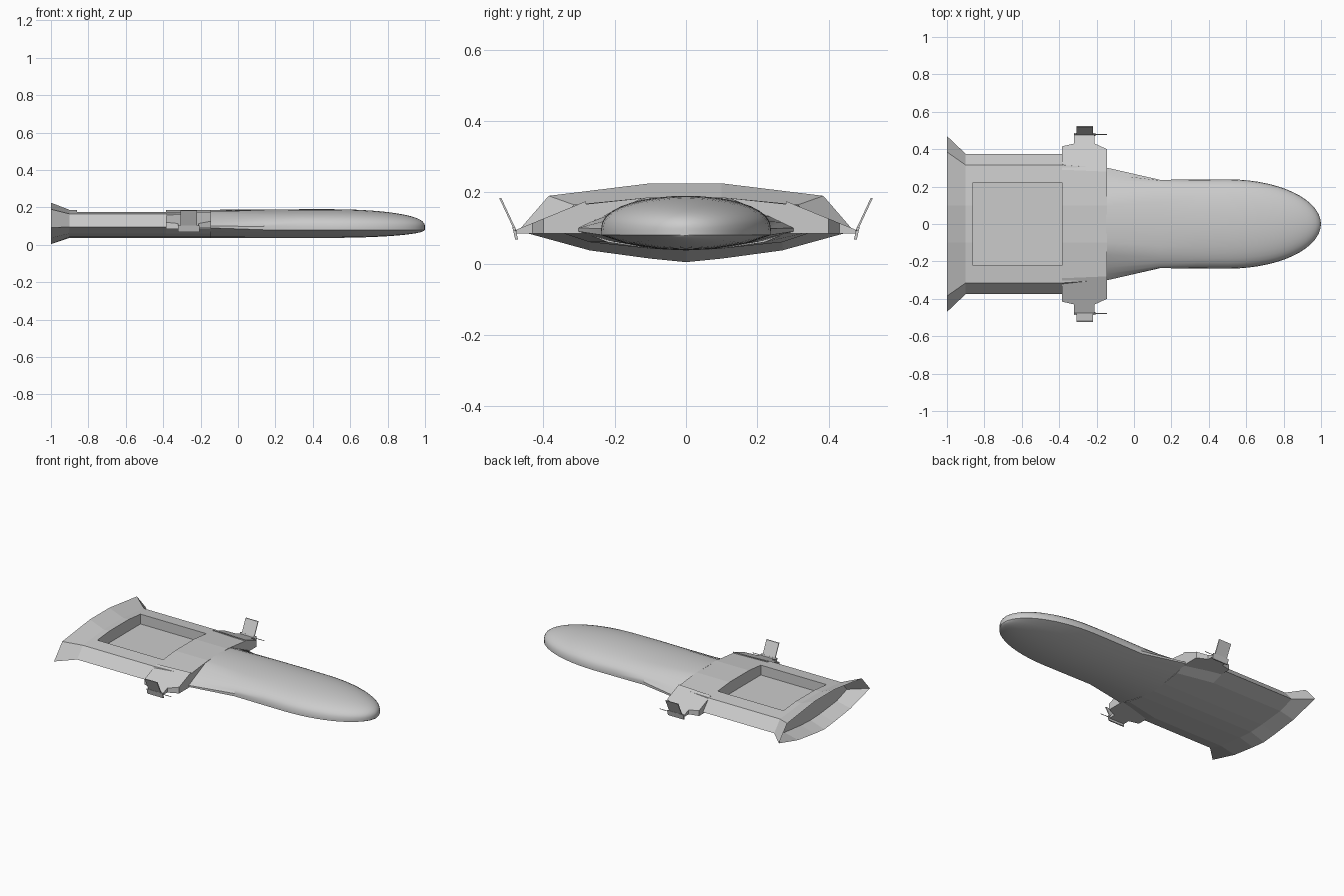
import bpy, bmesh, math

if "Cube" in bpy.data.objects:
    bpy.data.objects.remove(bpy.data.objects["Cube"])

grey = bpy.data.materials.new("hull grey")
grey.diffuse_color = (0.6, 0.6, 0.6, 1)
grey.use_nodes = True
grey.node_tree.nodes["Principled BSDF"].inputs["Base Color"].default_value = grey.diffuse_color


def finish(name, bm, closed=True):
    if closed:
        bmesh.ops.recalc_face_normals(bm, faces=bm.faces)
    me = bpy.data.meshes.new(name)
    bm.to_mesh(me)
    bm.free()
    me.materials.append(grey)
    ob = bpy.data.objects.new(name, me)
    bpy.context.collection.objects.link(ob)
    return ob


def loft(name, sections, caps=True):
    """sections: (x, half profile of (y, z) from top centre round to bottom centre)"""
    bm = bmesh.new()
    rings = []
    for x, half in sections:
        full = list(half) + [(-y, z) for y, z in reversed(half[1:-1])]
        rings.append([bm.verts.new((x, y, z)) for y, z in full])
    n = len(rings[0])
    for a, b in zip(rings, rings[1:]):
        for i in range(n):
            j = (i + 1) % n
            bm.faces.new((a[i], a[j], b[j], b[i]))
    if caps:
        bm.faces.new(rings[0])
        bm.faces.new(rings[-1])
    return finish(name, bm)


def prism(name, outline, top, bottom):
    """outline: (x, y); top and bottom are functions giving a 3D point"""
    bm = bmesh.new()
    a = [bm.verts.new(top(*p)) for p in outline]
    b = [bm.verts.new(bottom(*p)) for p in outline]
    n = len(outline)
    bm.faces.new(a)
    bm.faces.new(b[::-1])
    for i in range(n):
        bm.faces.new((a[i], b[i], b[(i + 1) % n], a[(i + 1) % n]))
    return finish(name, bm)


def smooth(ob, angle):
    bpy.ops.object.select_all(action='DESELECT')
    ob.select_set(True)
    bpy.context.view_layer.objects.active = ob
    bpy.ops.object.shade_smooth_by_angle(angle=math.radians(angle))


# rear hull with a cargo pit
def rear(s, e):
    return [(0, .186), (.1, .186), (s, .165), (e, .095), (.27 * e / .375, .06), (.1, .042), (0, .037)]


tail = rear(.315, .375)
hull = loft("rear_hull", [(-.9, tail), (-.385, tail), (-.145, rear(.298, .305))])
bpy.ops.mesh.primitive_cube_add(size=1, location=(-.6225, 0, .21))
cutter = bpy.context.object
cutter.name = "pit_cutter"
cutter.scale = (.475, .444, .2)
cutter.hide_render = True
mod = hull.modifiers.new("pit", 'BOOLEAN')
mod.operation = 'DIFFERENCE'
mod.solver = 'EXACT'
mod.object = cutter
bpy.context.view_layer.objects.active = hull
bpy.ops.object.modifier_apply(modifier=mod.name)
bpy.data.objects.remove(cutter)

# flared open skirt at the stern
flare = [(0, .225), (.1, .225), (.385, .19), (.47, .092), (.27, .037), (.1, .014), (0, .004)]
loft("stern_flare", [(-1, flare), (-.9, tail)], caps=False)

# front hull: sloped neck blending into a rounded nose
N = 9


def dome(w, top, edge, low, bottom):
    half = []
    for i in range(N + 1):
        t = math.pi / 2 * i / N
        half.append((w * math.sin(t), edge + (top - edge) * math.cos(t) ** .85 if i < N else edge))
    half.append((w, low))
    half += [(w * .7, low + (bottom - low) * .55), (w * .3, low + (bottom - low) * .92), (0, bottom)]
    return half


def neck(w, flat):
    half = [(flat * i / 4, .187 - .006 * (i / 4) ** 2) for i in range(5)]
    half += [(flat + (w - flat) * i / 5, .181 + (.1 - .181) * i / 5) for i in range(1, 6)]
    half.append((w, .09))
    half += [(w * .7, .063), (w * .3, .041), (0, .037)]
    return half


sections = [(-.15, neck(.302, .13)), (.14, dome(.236, .188, .098, .08, .037)),
            (.34, dome(.238, .19, .096, .08, .037))]
for k in range(0, 15):
    a = math.pi / 2 * k / 14
    x = .5 + .499 * math.sin(a)
    c = max(math.cos(a), .03)
    sections.append((x, dome(.239 * c, .097 + .093 * c ** .8, .092, .08, .08 - .043 * c)))
smooth(loft("front_hull", sections), 25)

# stub wings, tilted fins, fin mounts and thin probes on both sides
wing = [(-.385, .29), (-.385, .415), (-.32, .43), (-.32, .476), (-.21, .476), (-.21, .43),
        (-.145, .40), (-.145, .28)]
for s, side in ((1, "left"), (-1, "right")):
    prism(side + "_wing", wing,
          lambda x, y: (x, s * y, .167 - .41 * (y - .3)),
          lambda x, y: (x, s * y, .085))

    def plate(name, x0, x1, lo, hi, th):
        outline = [(x0, lo), (x1, lo), (x1, hi), (x0, hi)]
        prism(name, outline,
              lambda x, p: (x, s * (p[0] - th), p[1]),
              lambda x, p: (x, s * (p[0] + th), p[1]))

    plate(side + "_fin", -.308, -.218, (.477, .09), (.521, .184), .003)
    plate(side + "_fin_mount", -.32, -.205, (.475, .068), (.483, .102), .004)
    bpy.ops.mesh.primitive_cylinder_add(vertices=6, radius=.002, depth=.17,
                                        location=(-.23, s * .479, .093), rotation=(0, math.pi / 2, 0))
    probe = bpy.context.object
    probe.name = side + "_probe"
    probe.data.materials.append(grey)
